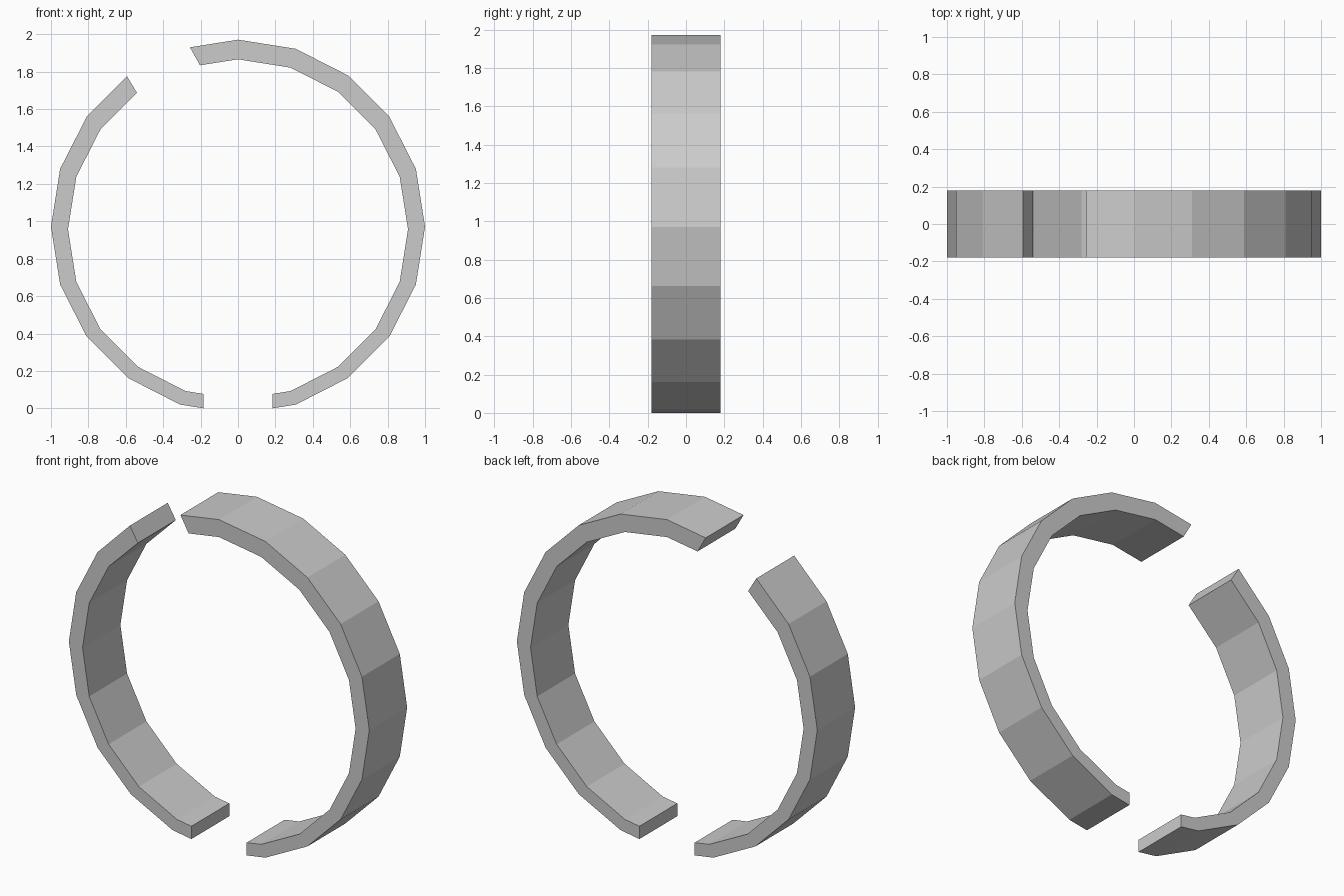
import bpy, bmesh
from math import sin, cos, pi

if "Cube" in bpy.data.objects:
    bpy.data.objects.remove(bpy.data.objects["Cube"])

HALF_WIDTH = 0.18
OUTER = (1.0, 0.971)    # radius, centre height
INNER = (0.909, 0.957)  # slightly lower centre makes the band thicker at the top


def ring_point(ring, k):
    """Corner k of a 20-sided ring, counted clockwise from the top."""
    a = k * pi / 10
    return (ring[0] * sin(a), ring[1] + ring[0] * cos(a))


def band(name, corners, start, end):
    """Curved band through ring corners; start and end are (outer, inner) cut points."""
    pairs = [start] + [(ring_point(OUTER, k), ring_point(INNER, k)) for k in corners] + [end]
    bm = bmesh.new()
    sections = []
    for (ox, oz), (ix, iz) in pairs:
        sections.append([bm.verts.new(p) for p in (
            (ox, -HALF_WIDTH, oz), (ox, HALF_WIDTH, oz),
            (ix, HALF_WIDTH, iz), (ix, -HALF_WIDTH, iz))])
    for a, b in zip(sections, sections[1:]):
        for i in range(4):
            j = (i + 1) % 4
            bm.faces.new((a[i], a[j], b[j], b[i]))
    bm.faces.new(sections[0])
    bm.faces.new(sections[-1])
    bmesh.ops.recalc_face_normals(bm, faces=bm.faces)
    mesh = bpy.data.meshes.new(name)
    bm.to_mesh(mesh)
    bm.free()
    obj = bpy.data.objects.new(name, mesh)
    bpy.context.collection.objects.link(obj)
    return obj


# Long band: upper gap, over the top and down the right side
band("right_band", range(0, 10),
     ((-0.257, 1.930), (-0.203, 1.834)), ((0.184, 0.0), (0.184, 0.077)))

# Short band: bottom opening up the left side to the upper gap
band("left_band", range(11, 18),
     ((-0.184, 0.0), (-0.184, 0.077)), ((-0.594, 1.776), (-0.540, 1.686)))
